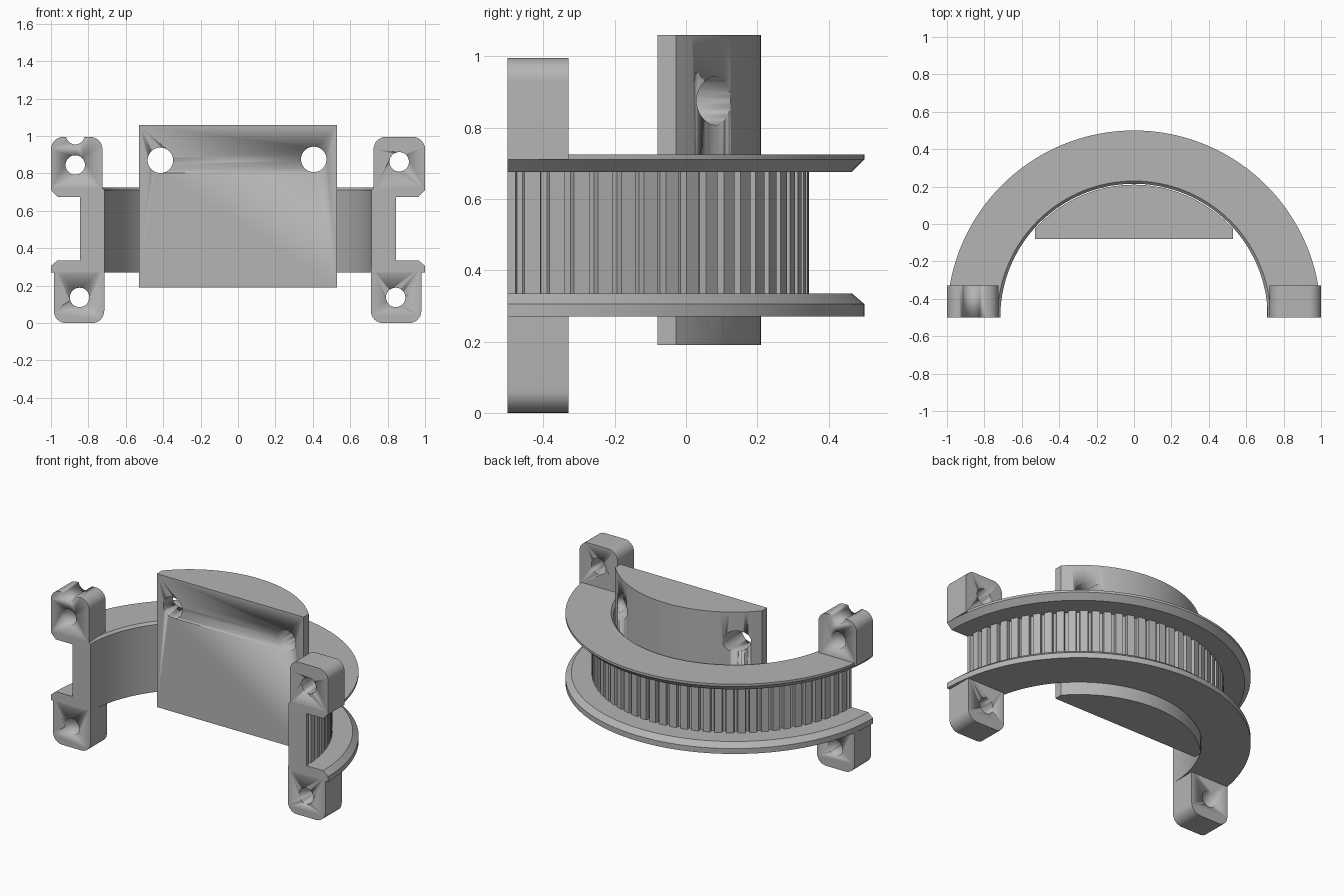
import bpy, bmesh
from math import sin, cos, pi, sqrt, radians
from mathutils import Vector

if "Cube" in bpy.data.objects:
    bpy.data.objects.remove(bpy.data.objects["Cube"])

CY = -0.5           # axis of the half ring
BORE, TOOTH_R, ROOT_R = 0.715, 0.845, 0.822
SEGMENTS = 72

grey = bpy.data.materials.new("light_grey")
grey.use_nodes = True
colour = (0.46, 0.46, 0.46, 1)
grey.diffuse_color = colour
grey.node_tree.nodes["Principled BSDF"].inputs["Base Color"].default_value = colour


def finish(name, bm, smooth=True):
    bmesh.ops.recalc_face_normals(bm, faces=bm.faces)
    mesh = bpy.data.meshes.new(name)
    bm.to_mesh(mesh)
    bm.free()
    mesh.materials.append(grey)
    obj = bpy.data.objects.new(name, mesh)
    bpy.context.collection.objects.link(obj)
    if smooth:
        bpy.ops.object.select_all(action="DESELECT")
        obj.select_set(True)
        bpy.context.view_layer.objects.active = obj
        bpy.ops.object.shade_smooth_by_angle(angle=radians(25))
    return obj


def prism(name, outline, offset, smooth=True):
    """Extrude a closed 3D outline along an offset."""
    bm = bmesh.new()
    face = bm.faces.new([bm.verts.new(p) for p in outline])
    new = bmesh.ops.extrude_face_region(bm, geom=[face], use_keep_orig=True)["geom"]
    moved = [v for v in new if isinstance(v, bmesh.types.BMVert)]
    bmesh.ops.translate(bm, verts=moved, vec=Vector(offset))
    return finish(name, bm, smooth)


def half_ring(name, profile):
    """Sweep a radius/height profile through half a turn."""
    bm = bmesh.new()
    rows = []
    for i in range(SEGMENTS + 1):
        a = pi * i / SEGMENTS
        rows.append([bm.verts.new((r * cos(a), CY + r * sin(a), z)) for r, z in profile])
    n = len(profile)
    for a, b in zip(rows, rows[1:]):
        for j in range(n):
            k = (j + 1) % n
            bm.faces.new((a[j], a[k], b[k], b[j]))
    bm.faces.new(rows[0])
    bm.faces.new(rows[-1])
    return finish(name, bm)


def drill(obj, x, z, radius):
    """Cut a round hole through a part along y."""
    ring = [(x + radius * cos(2 * pi * i / 40), -1, z + radius * sin(2 * pi * i / 40))
            for i in range(40)]
    cutter = prism(obj.name + "_cutter", ring, (0, 2, 0))
    cutter.hide_render = True
    cutter.hide_set(True)
    mod = obj.modifiers.new("hole", "BOOLEAN")
    mod.operation, mod.solver, mod.object = "DIFFERENCE", "EXACT", cutter
    bpy.ops.object.select_all(action="DESELECT")
    bpy.context.view_layer.objects.active = obj
    obj.select_set(True)
    bpy.ops.object.modifier_apply(modifier=mod.name)
    bpy.data.objects.remove(cutter)


# Flanges with chamfered inner rims
half_ring("lower_flange", [(BORE, 0.27), (1, 0.27), (1, 0.305), (0.965, 0.335), (BORE, 0.335)])
half_ring("upper_flange", [(BORE, 0.675), (0.965, 0.675), (1, 0.71), (1, 0.725),
                           (0.73, 0.725), (BORE, 0.71)])

# Toothed belt band
TEETH = 38
pitch = pi / TEETH
outline = [(TOOTH_R, 0)]
for t in range(TEETH):
    for frac, r in ((0.32, TOOTH_R), (0.38, ROOT_R), (0.62, ROOT_R), (0.68, TOOTH_R)):
        outline.append((r, (t + frac) * pitch))
outline.append((TOOTH_R, pi))
outline += [(BORE, pi * (1 - i / SEGMENTS)) for i in range(SEGMENTS + 1)]
band = [(r * cos(a), CY + r * sin(a), 0.335) for r, a in outline]
prism("toothed_band", band, (0, 0, 0.34))

# Central hub: circular segment with a flat front and clipped sides
HUB_R, HUB_X, HUB_Z = 0.71, 0.53, 0.19
hub = [(-HUB_X, -0.08, HUB_Z), (HUB_X, -0.08, HUB_Z)]
for i in range(SEGMENTS + 1):
    x = HUB_X * (1 - 2 * i / SEGMENTS)
    hub.append((x, CY + sqrt(HUB_R ** 2 - x ** 2), HUB_Z))
core = prism("hub_block", hub, (0, 0, 0.87))
drill(core, -0.415, 0.87, 0.068)
drill(core, 0.405, 0.875, 0.068)


def lug(name, x0, x1, base, end, hole):
    """Clamp lug with two rounded corners at its free end."""
    r = 0.065
    s = 1 if end > base else -1
    pts = [(x0, base), (x1, base)]
    for cx, start in ((x1 - r, 0), (x0 + r, pi / 2)):
        for i in range(9):
            a = start + pi / 2 * i / 8
            pts.append((cx + r * cos(a), end - s * r + s * r * sin(a)))
    obj = prism(name, [(x, CY, z) for x, z in pts], (0, 0.17, 0))
    drill(obj, hole[0], hole[1], 0.052)
    return obj


# Clamp lugs at both ends
right_upper = lug("right_upper_lug", -1, -0.725, 0.71, 0.995, (-0.87, 0.845))
drill(right_upper, -0.87, 1.005, 0.05)
lug("left_upper_lug", 0.725, 1, 0.71, 0.995, (0.862, 0.862))
lug("right_lower_lug", -0.985, -0.715, 0.3, 0, (-0.847, 0.137))
lug("left_lower_lug", 0.71, 0.98, 0.3, 0, (0.843, 0.137))
